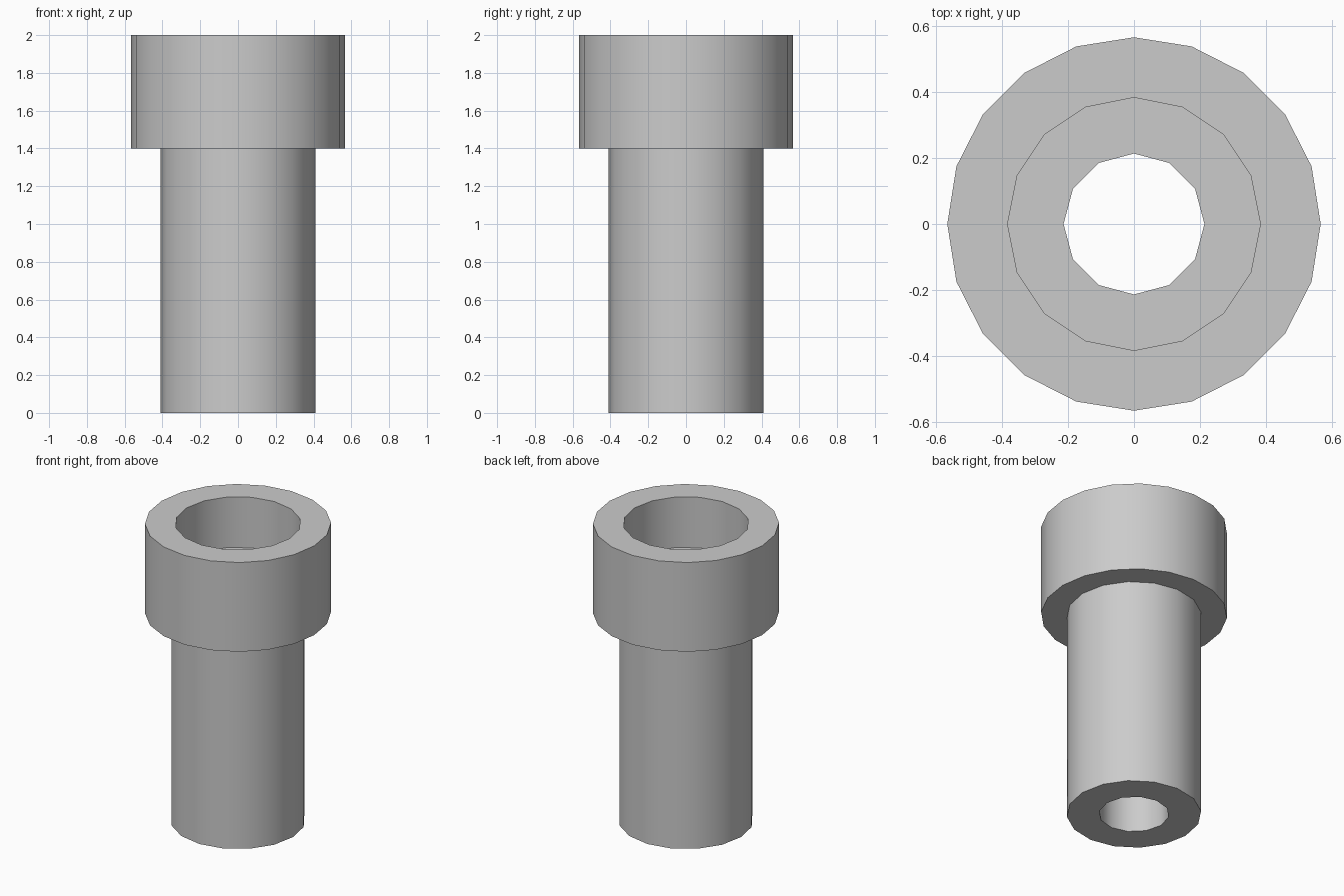
import bpy, bmesh, math

cube = bpy.data.objects.get("Cube")
if cube:
    bpy.data.objects.remove(cube, do_unlink=True)

# Single grey finish
grey = bpy.data.materials.new("plain_grey")
grey.use_nodes = True
colour = (0.6, 0.6, 0.6, 1)
grey.diffuse_color = colour
grey.node_tree.nodes["Principled BSDF"].inputs["Base Color"].default_value = colour

HEIGHT, SHOULDER, SEAT = 2.0, 1.4, 1.66


def ring(bm, radius, sides, z):
    """Closed polygon of edges with a vertex on +x."""
    step = math.tau / sides
    verts = [bm.verts.new((radius * math.cos(i * step), radius * math.sin(i * step), z))
             for i in range(sides)]
    return [bm.edges.new((verts[i - 1], verts[i])) for i in range(sides)]


def wall(bm, radius, sides, low, high):
    """Straight wall; returns its lower and upper rims."""
    rims = ring(bm, radius, sides, low), ring(bm, radius, sides, high)
    bmesh.ops.bridge_loops(bm, edges=rims[0] + rims[1])
    return rims


def annulus(bm, outer, inner):
    """Flat face between two rims with different side counts."""
    bmesh.ops.triangle_fill(bm, edges=outer + inner, use_beauty=True)


bm = bmesh.new()
# Outer walls of the stem and head
stem_low, stem_high = wall(bm, 0.41, 16, 0, SHOULDER)
head_low, head_high = wall(bm, 0.567, 20, SHOULDER, HEIGHT)
# Stepped bore
bore_low, bore_high = wall(bm, 0.214, 12, 0, SEAT)
socket_low, socket_high = wall(bm, 0.384, 16, SEAT, HEIGHT)
# Flat base, shoulder, seat and top
for outer, inner in ((stem_low, bore_low), (head_low, stem_high),
                     (socket_low, bore_high), (head_high, socket_high)):
    annulus(bm, outer, inner)
bmesh.ops.recalc_face_normals(bm, faces=bm.faces[:])

mesh = bpy.data.meshes.new("stepped_sleeve")
bm.to_mesh(mesh)
bm.free()
mesh.materials.append(grey)
sleeve = bpy.data.objects.new("stepped_sleeve", mesh)
bpy.context.collection.objects.link(sleeve)

# Smooth walls, sharp rims
bpy.ops.object.select_all(action='DESELECT')
sleeve.select_set(True)
bpy.context.view_layer.objects.active = sleeve
bpy.ops.object.shade_smooth_by_angle(angle=math.radians(40))
